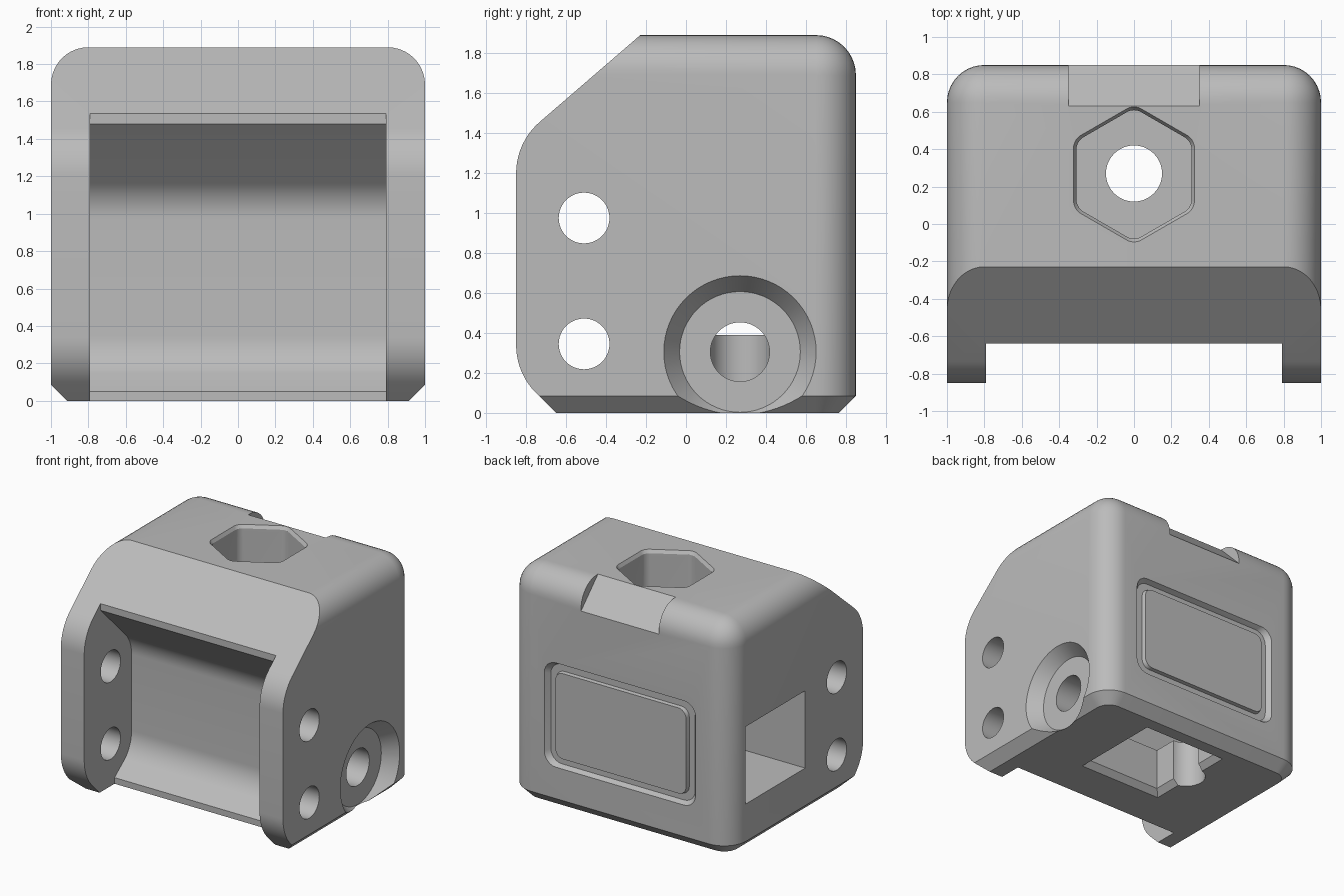
import bpy, bmesh, math
from mathutils import Vector

if "Cube" in bpy.data.objects:
    bpy.data.objects.remove(bpy.data.objects["Cube"], do_unlink=True)

grey = bpy.data.materials.new("plain_grey")
grey.use_nodes = True
COLOUR = (0.5, 0.5, 0.5, 1)
grey.diffuse_color = COLOUR
grey.node_tree.nodes["Principled BSDF"].inputs["Base Color"].default_value = COLOUR


def finish_mesh(name, bm):
    bmesh.ops.recalc_face_normals(bm, faces=bm.faces)
    mesh = bpy.data.meshes.new(name)
    bm.to_mesh(mesh)
    bm.free()
    mesh.materials.append(grey)
    obj = bpy.data.objects.new(name, mesh)
    bpy.context.collection.objects.link(obj)
    return obj


def prism(name, points, axis, start, end, radius=0, taper=1):
    """Extrude a 2D outline along an axis; round its corners, scale its far end."""
    place = {"x": lambda u, v, w: (w, u, v),
             "y": lambda u, v, w: (u, w, v),
             "z": lambda u, v, w: (u, v, w)}[axis]
    bm = bmesh.new()
    bm.faces.new([bm.verts.new(place(u, v, start)) for u, v in points])
    if radius:
        bmesh.ops.bevel(bm, geom=bm.verts[:], offset=radius, segments=6,
                        profile=0.5, affect='VERTICES')
    bm.faces.ensure_lookup_table()
    centre = sum((v.co for v in bm.verts), Vector()) / len(bm.verts)
    ring = bmesh.ops.extrude_face_region(bm, geom=bm.faces[:])["geom"]
    shift = Vector(place(0, 0, end - start))
    for v in [g for g in ring if isinstance(g, bmesh.types.BMVert)]:
        v.co = centre + (v.co - centre) * taper + shift
    return finish_mesh(name, bm)


def arc(cu, cv, r, a0, a1, steps=10):
    angles = [math.radians(a0 + (a1 - a0) * i / steps) for i in range(steps + 1)]
    return [(cu + r * math.cos(a), cv + r * math.sin(a)) for a in angles]


def disc(cu, cv, r, sides=48, turn=0):
    return arc(cu, cv, r, turn, turn + 360, sides)[:-1]


def rect(u0, u1, v0, v1):
    return [(u0, v0), (u1, v0), (u1, v1), (u0, v1)]


def boolean(target, tool, operation='DIFFERENCE'):
    mod = target.modifiers.new("cut", 'BOOLEAN')
    mod.operation, mod.object, mod.solver = operation, tool, 'EXACT'
    bpy.context.view_layer.objects.active = target
    bpy.ops.object.modifier_apply(modifier=mod.name)
    bpy.data.objects.remove(tool, do_unlink=True)


def smooth(obj):
    bpy.ops.object.select_all(action='DESELECT')
    obj.select_set(True)
    bpy.context.view_layer.objects.active = obj
    bpy.ops.object.shade_smooth_by_angle(angle=math.radians(25))


# Block with rounded back and top edges and a chamfered foot
BACK, TOP = 0.85, 1.89
bm = bmesh.new()
bmesh.ops.create_cube(bm, size=1)
for v in bm.verts:
    v.co = (v.co.x * 2, BACK if v.co.y > 0 else -1.2, TOP if v.co.z > 0 else 0)


def is_round(edge):
    m = (edge.verts[0].co + edge.verts[1].co) / 2
    side, back, top = abs(m.x) > 0.9, m.y > 0.8, m.z > 1.8
    return side + back + top == 2


bmesh.ops.bevel(bm, geom=[e for e in bm.edges if is_round(e)], offset=0.2,
                segments=10, profile=0.5, affect='EDGES')
foot = [e for e in bm.edges if all(v.co.z < 1e-4 for v in e.verts)
        and any(v.co.y > -1.1 for v in e.verts)]
bmesh.ops.bevel(bm, geom=foot, offset=0.085, segments=1, affect='EDGES')
body = finish_mesh("body", bm)

# Side outline: sloped brow, rounded cheeks
outline = ([(1.5, -0.3), (1.5, 2.26), (0.2, 2.26)]
           + arc(-0.51, 1.198, 0.34, 131, 180)
           + arc(-0.51, 0.34, 0.34, 180, 225) + [(-0.351, -0.3)])
boolean(body, prism("outline", outline, "x", -1.5, 1.5), 'INTERSECT')

# Front recess between the cheeks
recess = ([(-1.3, -0.2), (-0.46, -0.2), (-0.46, 0.05)]
          + arc(-0.51, 0.35, 0.27, -48, 0) + arc(-0.51, 0.97, 0.27, 0, 45)
          + [(-0.64, 1.48), (-0.64, 1.8), (-1.3, 1.8)])
boolean(body, prism("recess", recess, "x", -0.79, 0.79))

# Two pin holes through the cheeks
for height in (0.345, 0.975):
    boolean(body, prism("pin_hole", disc(-0.51, height, 0.127), "x", -1.3, 1.3))

# Conical seat and bore on the left side
HY, HZ = 0.27, 0.305
boolean(body, prism("seat", disc(HY, HZ, 0.302, 64), "x", 0.89, 1.02, taper=1.31))
boolean(body, prism("bore", disc(HY, HZ, 0.148), "x", 0.2, 1.2))

# Bottom pocket with chamfered mouth and a round bay
boolean(body, prism("pocket", rect(-0.3, 0.38, -0.08, 0.62), "z", -0.2, 0.7))
boolean(body, prism("mouth", rect(-0.35, 0.43, -0.13, 0.67), "z", -0.01, 0.05,
                    taper=0.87))
boolean(body, prism("bay", disc(-0.3, HY, 0.15), "z", -0.2, 0.6))

# Window on the right side, opening into the pocket
boolean(body, prism("window", rect(-0.105, 0.66, 0.39, 1.02), "x", -1.3, 0.36))

# Hexagonal pocket with chamfered rim and a vertical hole
boolean(body, prism("hex_pocket", disc(0, HY - 0.005, 0.355, 6, 30), "z", 1.4, 2.1,
                    radius=0.04))
boolean(body, prism("hex_rim", disc(0, HY - 0.005, 0.352, 6, 30), "z", 1.86, 1.9,
                    radius=0.04, taper=1.08))
boolean(body, prism("vertical_hole", disc(0, HY, 0.15), "z", 0.5, 2.1))

# Flat cut in the rounded top back edge
boolean(body, prism("edge_cut", [(0.63, 1.892), (0.852, 1.67), (1.1, 1.67),
                                 (1.1, 2.1), (0.63, 2.1)], "x", -0.35, 0.35))

# Framed panel on the back
boolean(body, prism("panel_recess", rect(-0.65, 0.65, 0.36, 1.17), "y", BACK - 0.04,
                    BACK + 0.01, radius=0.1, taper=1.06))
smooth(body)
panel = prism("back_panel", rect(-0.6, 0.6, 0.41, 1.12), "y", BACK - 0.05,
              BACK - 0.01, radius=0.07, taper=0.98)
smooth(panel)
